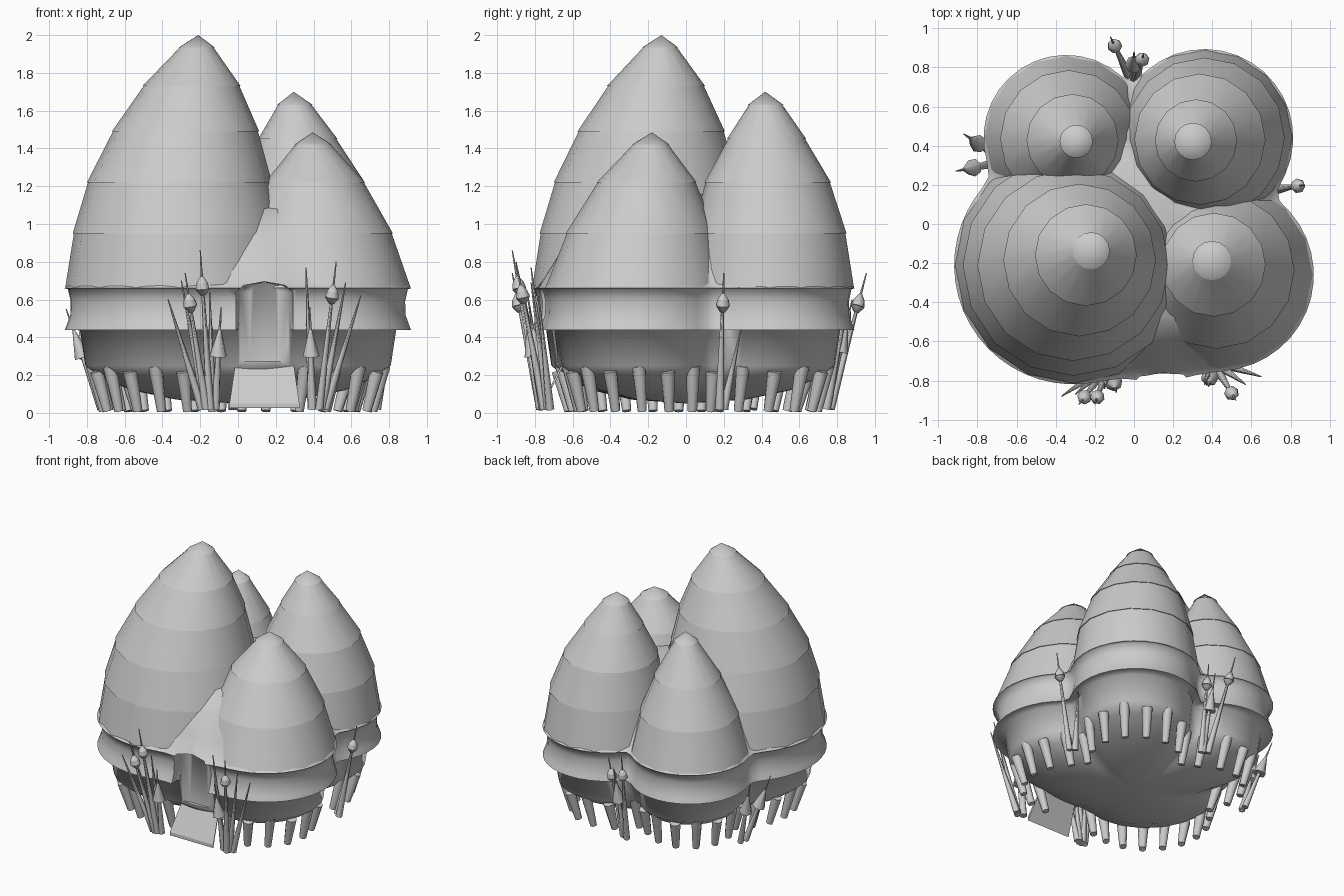
import bpy, bmesh, math
from mathutils import Vector

default_cube = bpy.data.objects.get("Cube")
if default_cube:
    bpy.data.objects.remove(default_cube, do_unlink=True)

clay = bpy.data.materials.new("light grey clay")
clay.use_nodes = True
grey = (0.6, 0.6, 0.6, 1)
clay.diffuse_color = grey
clay.node_tree.nodes["Principled BSDF"].inputs["Base Color"].default_value = grey


def make_object(name, bm, smooth_angle=None):
    bmesh.ops.recalc_face_normals(bm, faces=bm.faces[:])
    mesh = bpy.data.meshes.new(name)
    bm.to_mesh(mesh)
    bm.free()
    mesh.materials.append(clay)
    obj = bpy.data.objects.new(name, mesh)
    bpy.context.collection.objects.link(obj)
    if smooth_angle:
        smooth(obj, smooth_angle)
    return obj


def activate(obj):
    bpy.ops.object.select_all(action="DESELECT")
    obj.select_set(True)
    bpy.context.view_layer.objects.active = obj


def smooth(obj, angle):
    activate(obj)
    bpy.ops.object.shade_smooth_by_angle(angle=math.radians(angle))


def loft(bm, rings, start=None, end=None):
    """Skin closed rings; each end closes to a point or a flat face."""
    loops = [[bm.verts.new(p) for p in ring] for ring in rings]
    count = len(loops[0])
    for upper, lower in zip(loops, loops[1:]):
        for i in range(count):
            j = (i + 1) % count
            bm.faces.new((upper[i], upper[j], lower[j], lower[i]))
    for loop, tip in ((loops[0], start), (loops[-1], end)):
        if tip is None:
            bm.faces.new(loop)
        else:
            point = bm.verts.new(tip)
            for i in range(count):
                bm.faces.new((loop[i], loop[(i + 1) % count], point))


def circle(center, radius, z, sides):
    steps = [math.tau * i / sides for i in range(sides)]
    return [Vector((center.x + radius * math.cos(a),
                    center.y + radius * math.sin(a), z)) for a in steps]


def rod(bm, a, b, radius_a, radius_b, sides=6):
    axis = b - a
    turn = axis.to_track_quat("Z", "Y")
    flat = circle(Vector((0, 0)), 1, 0, sides)
    loft(bm, [[a + turn @ (p * radius_a) for p in flat],
              [b + turn @ (p * radius_b) for p in flat]])


# Four beehive towers: apex centre, base centre, height, stepped tiers (z, radius)
towers = {
    "front_left_tower": ((-.21, -.13), (-.31, -.21), 2.0,
        [(1.935, .095), (1.73, .26), (1.49, .39), (1.22, .49), (.95, .565), (.66, .605)]),
    "front_right_tower": ((.395, -.18), (.43, -.26), 1.485,
        [(1.42, .1), (1.22, .265), (.95, .4), (.66, .485)]),
    "back_right_tower": ((.295, .42), (.36, .44), 1.7,
        [(1.63, .095), (1.45, .21), (1.22, .335), (.95, .41), (.66, .45)]),
    "back_left_tower": ((-.29, .42), (-.345, .44), 1.55,
        [(1.48, .085), (1.22, .235), (.95, .35), (.66, .42)]),
}
lobes = []
for name, (top, foot, height, tiers) in towers.items():
    top, foot = Vector(top), Vector(foot)
    lobes.append((foot, tiers[-1][1]))
    rings = []
    for z, radius in tiers:
        center = top.lerp(foot, min(1, (height - z) / .75))
        rings.append(circle(center, radius, z, 16))
        # tuck the next tier under this one's lip
        rings.append(circle(center, radius - .006, z, 16))
    bm = bmesh.new()
    loft(bm, rings, start=(top.x, top.y, height))
    make_object(name, bm, 32)


def reach(angle, porch=.45):
    """Soft outer distance of the four lobes and the porch along a direction."""
    ray = Vector((math.cos(angle), math.sin(angle)))
    total = 0
    for center, radius in lobes + [(Vector((.12, -.35)), porch)]:
        along = center.dot(ray)
        square = radius ** 2 - center.length_squared + along ** 2
        if square > 0 and along + math.sqrt(square) > 0:
            total += math.exp(28 * (along + math.sqrt(square)))
    return math.log(total) / 28


def outline(z, inset, porch=.45, scale=1):
    count = 80
    ring = []
    for i in range(count):
        a = math.tau * i / count
        r = (reach(a, porch) - inset) * scale
        ring.append(Vector((r * math.cos(a), r * math.sin(a), z)))
    return ring


# Shared body: shoulder, waisted skirt with flared lip, base and bowl underside
rings = [outline(z, inset, porch) for z, inset, porch in (
    (1.08, .29, .4), (.95, .17, .42), (.8, .085, .43), (.69, .035, .45), (.66, -.004, .45))]
rings += [outline(z, inset) for z, inset in (
    (.655, .015), (.59, .03), (.52, .028), (.475, .012), (.44, -.002), (.44, .08), (.25, .11))]
rings += [outline(z, .11, scale=s) for z, s in ((.19, .9), (.12, .7), (.07, .4))]
bm = bmesh.new()
loft(bm, rings, start=(.15, .1, 1.16), end=(0, 0, .05))
body = make_object("body_skirt", bm)

# Arched doorway with a rounded back, cut into the front
arch = [(.15, -.145), (.15, .22), (.11, .255), (0, .275), (-.11, .255), (-.15, .22), (-.15, -.145)]
bm = bmesh.new()
loft(bm, [[Vector((.14 + x * width, y, z + .42)) for x, z in arch]
          for y, width in ((-1.1, 1), (-.73, 1), (-.69, .85), (-.67, .5))])
cutter = make_object("doorway_cutter", bm)
cutter.hide_render = True
cut = body.modifiers.new("doorway", "BOOLEAN")
cut.operation = "DIFFERENCE"
cut.solver = "EXACT"
cut.object = cutter
activate(body)
bpy.ops.object.modifier_apply(modifier=cut.name)
bpy.data.objects.remove(cutter, do_unlink=True)
smooth(body, 83)

# Entrance ramp
bm = bmesh.new()
loft(bm, [[Vector((.14 + side * half, y, z + drop)) for side, drop in
           ((-1, 0), (1, 0), (1, -.025), (-1, -.025))]
          for half, y, z in ((.15, -.64, .29), (.185, -.765, .05))])
make_object("entrance_ramp", bm)

# Leaning support posts around the base, leaving the ramp clear
bm = bmesh.new()
for i in range(34):
    a = math.tau * (i + .3) / 34
    ray = Vector((math.cos(a), math.sin(a), 0))
    r = reach(a)
    if ray.y < 0 and abs(ray.x * r - .14) < .19:
        continue
    foot = ray * (r - .21) + Vector((0, 0, .01))
    head = ray * (r - .15) + Vector((0, 0, .25 - .03 * (i % 2)))
    rod(bm, foot, head, .025, .038, 8)
make_object("support_posts", bm, 50)

# Reeds: each cluster has a root and tips (x, y, z, kind)
clusters = [
    ((-.13, -.72), [(-.2, -.92, .86, "bulb"), (-.28, -.92, .74, "bulb"), (-.37, -.88, .6, "blade"),
                    (-.09, -.86, .56, "bell"), (-.3, -.87, .7, "blade"), (-.15, -.84, .64, "blade")]),
    ((.4, -.7), [(.52, -.9, .8, "bulb"), (.36, -.82, .77, "blade"), (.38, -.83, .56, "bell"),
                 (.57, -.82, .69, "blade"), (.65, -.78, .62, "blade")]),
    ((.0, .7), [(-.12, .955, .74, "bulb"), (.0, .88, .6, "bell"), (.05, .87, .66, "bulb")]),
    ((-.66, .32), [(-.87, .46, .55, "bell"), (-.91, .27, .55, "bell")]),
    ((.69, .17), [(.87, .2, .74, "bulb"), (.75, .29, .44, "blade")]),
]
stems, buds = bmesh.new(), bmesh.new()
for root, tips in clusters:
    for x, y, z, kind in tips:
        tip = Vector((x, y, z))
        foot = Vector(root).to_3d().lerp(Vector((x, y, 0)), .25)
        foot.z = .02
        rod(stems, foot, tip, .024, .003)
        if kind == "bulb":
            center = foot.lerp(tip, .76)
            up = (tip - foot).normalized()
            for shift, low, high in ((-.035, .015, .038), (0, .038, .03), (.033, .03, .008)):
                rod(buds, center + up * shift, center + up * (shift + .033), low, high, 7)
        elif kind == "bell":
            rod(buds, foot.lerp(tip, .52), foot.lerp(tip, .78), .046, .008, 7)
make_object("reed_stems", stems, 65)
make_object("reed_buds", buds, 65)
